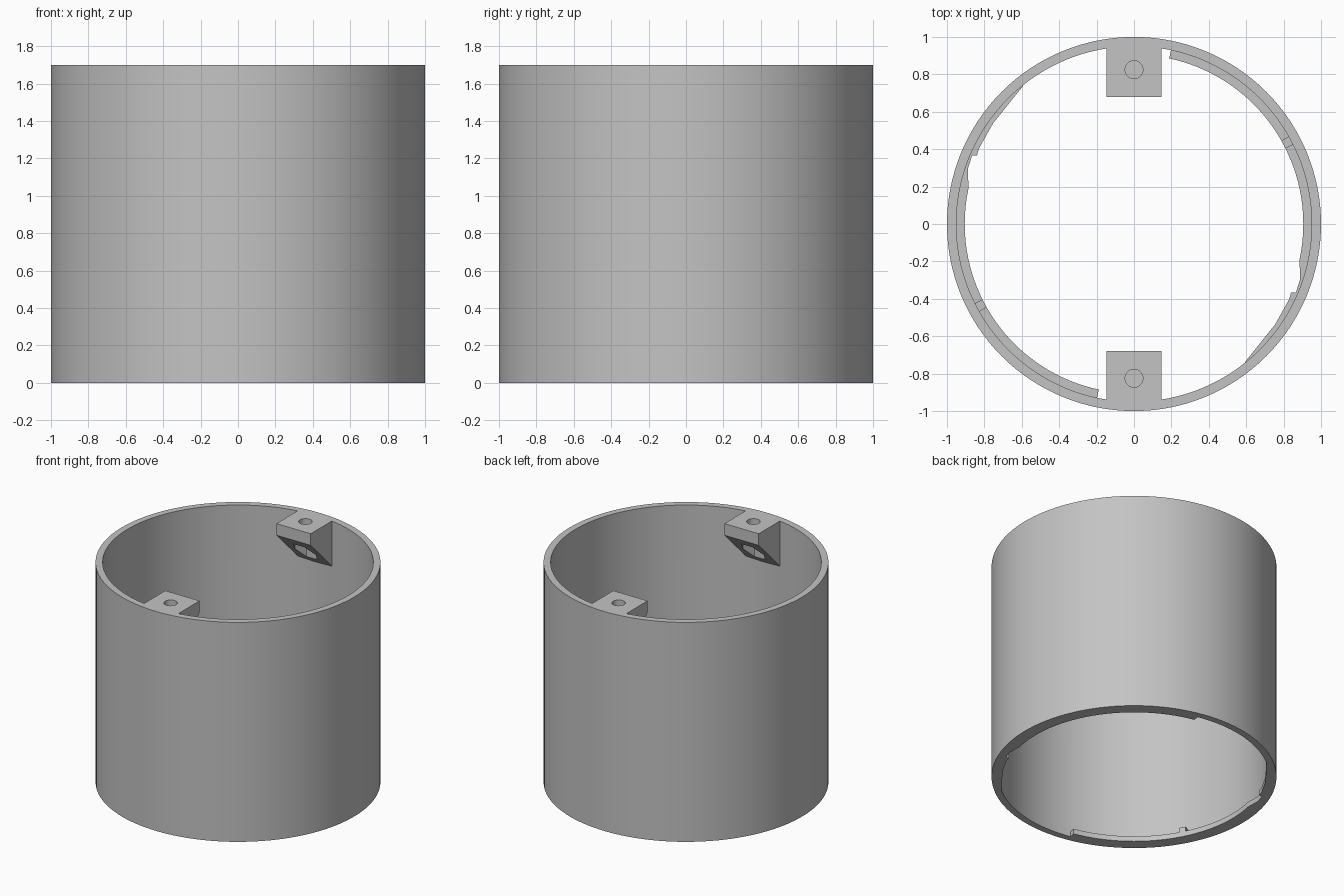
import bpy
import bmesh
from math import cos, sin, pi, radians
from mathutils import Vector

default = bpy.data.objects.get("Cube")
if default:
    bpy.data.objects.remove(default, do_unlink=True)

HEIGHT, R_OUT, R_IN, R_LIP = 1.7, 1.0, 0.95, 0.905

grey = bpy.data.materials.new("plain grey")
grey.use_nodes = True
grey.diffuse_color = (0.55, 0.55, 0.55, 1)
grey.node_tree.nodes["Principled BSDF"].inputs["Base Color"].default_value = grey.diffuse_color


def extrude(name, points, vector):
    """Closed solid made by sweeping a flat outline along a vector."""
    bm = bmesh.new()
    face = bm.faces.new([bm.verts.new(p) for p in points])
    swept = bmesh.ops.extrude_face_region(bm, geom=[face], use_keep_orig=True)
    verts = [v for v in swept["geom"] if isinstance(v, bmesh.types.BMVert)]
    bmesh.ops.translate(bm, verts=verts, vec=Vector(vector))
    bmesh.ops.recalc_face_normals(bm, faces=bm.faces)
    mesh = bpy.data.meshes.new(name)
    bm.to_mesh(mesh)
    bm.free()
    mesh.materials.append(grey)
    obj = bpy.data.objects.new(name, mesh)
    bpy.context.collection.objects.link(obj)
    return obj


def disc(name, radius, sides, z0, z1, y=0):
    ring = [(radius * cos(2 * pi * i / sides), y + radius * sin(2 * pi * i / sides), z0)
            for i in range(sides)]
    return extrude(name, ring, (0, 0, z1 - z0))


def combine(target, tool, operation):
    mod = target.modifiers.new(operation, 'BOOLEAN')
    mod.operation, mod.solver, mod.object = operation, 'EXACT', tool
    bpy.context.view_layer.objects.active = target
    bpy.ops.object.modifier_apply(modifier=mod.name)
    bpy.data.objects.remove(tool, do_unlink=True)


def polar(angle, radius, z=0):
    return (radius * cos(radians(angle)), radius * sin(radians(angle)), z)


def arc_block(name, inner, z0, z1):
    """Block between an inner polar outline and the middle of the wall."""
    first, last = inner[0][0], inner[-1][0]
    steps = max(1, int(abs(first - last) / 2))
    outer = [polar(last + (first - last) * i / steps, 0.975, z0) for i in range(steps + 1)]
    return extrude(name, [polar(a, r, z0) for a, r in inner] + outer, (0, 0, z1 - z0))


# Tube wall
body = disc("tube_body", R_OUT, 128, 0, HEIGHT)
combine(body, disc("bore", R_IN, 128, -0.1, HEIGHT + 0.1), 'DIFFERENCE')

# Two screw lugs at the top, sloped below, with a screw hole and a nut pocket
for side in (1, -1):
    outline = [(0.68, HEIGHT), (0.97, HEIGHT), (0.97, 1.32), (0.68, 1.61)]
    lug = extrude("screw_lug", [(-0.147, side * y, z) for y, z in outline], (0.294, 0, 0))
    centre = side * 0.825
    combine(lug, disc("screw_hole", 0.048, 32, 1.61, 1.8, centre), 'DIFFERENCE')
    combine(lug, disc("nut_pocket", 0.09, 6, 1.2, 1.585, centre), 'DIFFERENCE')
    combine(body, lug, 'UNION')

# Two bayonet lips at the bottom, each with a stop rib and a snap ramp
ramp = [(-18.5, 0.936), (-23, 0.94), (-23.5, 0.916), (-26, 0.922), (-35.5, 0.926), (-51, 0.946), (-52, 0.96)]
for turn in (0, 180):
    lip = [(a, R_LIP) for a in range(78, -14, -2)] + ramp
    combine(body, arc_block("bayonet_lip", [(a + turn, r) for a, r in lip], 0, 0.04), 'UNION')
    rib = [(29.5 + turn, R_LIP), (26.5 + turn, R_LIP)]
    combine(body, arc_block("stop_rib", rib, 0.02, 0.075), 'UNION')

bpy.ops.object.select_all(action='DESELECT')
body.select_set(True)
bpy.context.view_layer.objects.active = body
bpy.ops.object.shade_smooth_by_angle(angle=radians(25))
